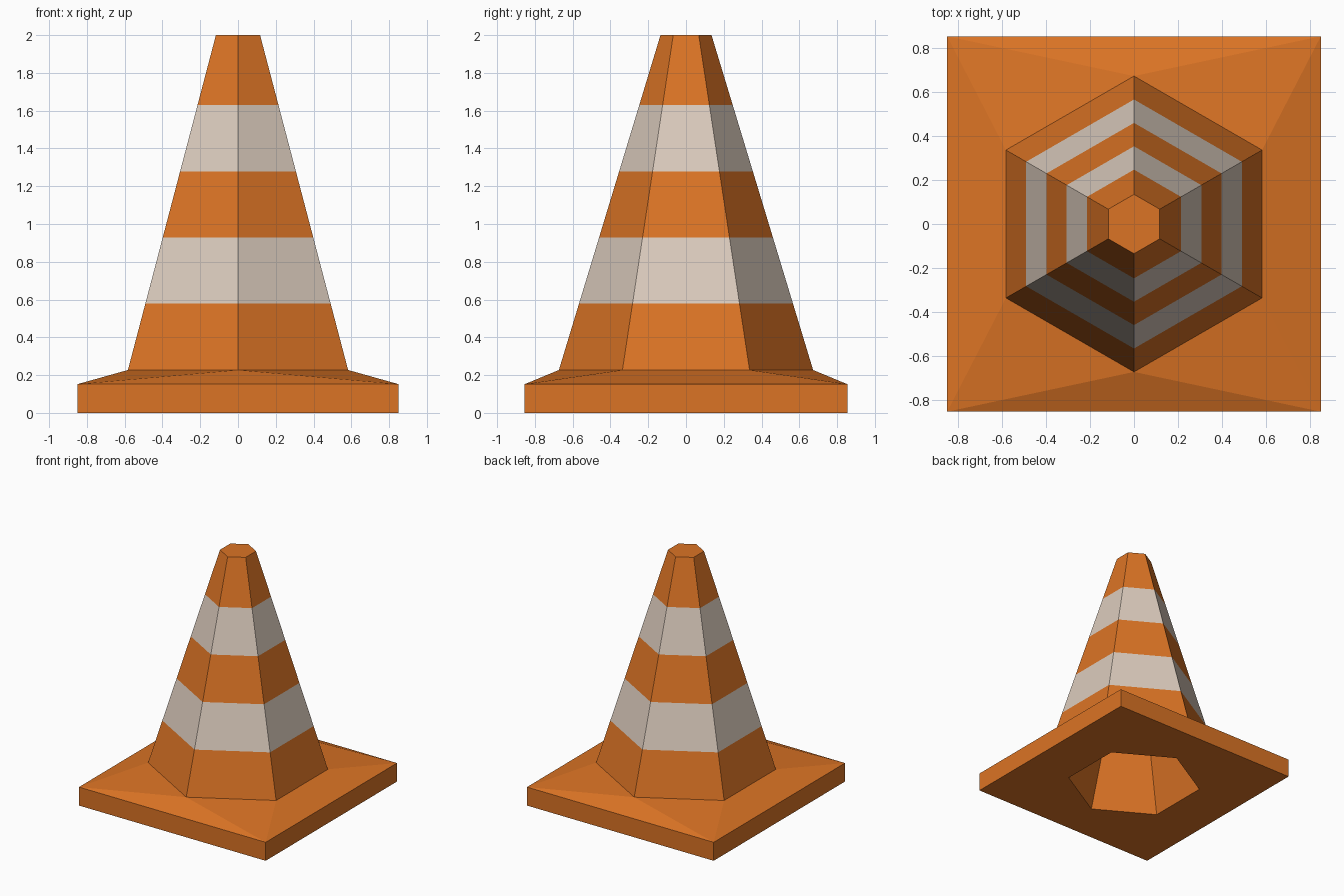
import bpy, bmesh, math

if "Cube" in bpy.data.objects:
    bpy.data.objects.remove(bpy.data.objects["Cube"])


def material(name, rgb):
    m = bpy.data.materials.new(name)
    m.diffuse_color = (*rgb, 1.0)
    m.use_nodes = True
    m.node_tree.nodes["Principled BSDF"].inputs["Base Color"].default_value = m.diffuse_color
    return m


orange = material("orange", (0.71, 0.173, 0.018))
white = material("warm white", (0.71, 0.60, 0.51))

bm = bmesh.new()


def hexagon(r, z):
    return [bm.verts.new((r * math.cos(math.radians(60 * k - 90)),
                          r * math.sin(math.radians(60 * k - 90)), z)) for k in range(6)]


def square(z):
    return [bm.verts.new((sx * 0.85, sy * 0.854, z))
            for sx, sy in ((-1, -1), (1, -1), (1, 1), (-1, 1))]


def bridge(a, b, mat=0):
    n = len(a)
    for i in range(n):
        j = (i + 1) % n
        bm.faces.new((a[i], a[j], b[j], b[i])).material_index = mat


def square_to_hexagon(c, h):
    for f in ((c[0], c[1], h[0]), (c[1], h[1], h[0]), (c[1], c[2], h[2], h[1]),
              (c[2], h[3], h[2]), (c[2], c[3], h[3]), (c[3], h[4], h[3]),
              (c[3], c[0], h[5], h[4]), (c[0], h[0], h[5])):
        bm.faces.new(f)


# Square base slab with a sloping top
low, high = square(0.0), square(0.152)
bridge(low, high)

# Six-sided cone in alternating bands
levels = [0.227, 0.578, 0.929, 1.279, 1.63, 2.0]
rings = [hexagon(0.673 + (0.135 - 0.673) * (z - levels[0]) / (2.0 - levels[0]), z)
         for z in levels]
square_to_hexagon(high, rings[0])
for i in range(5):
    bridge(rings[i], rings[i + 1], i % 2)
bm.faces.new(rings[-1])

# Hollow inside, open at the bottom
mouth, roof = hexagon(0.515, 0.0), hexagon(0.05, 1.57)
square_to_hexagon(low, mouth)
bridge(mouth, roof)
bm.faces.new(roof)

bmesh.ops.recalc_face_normals(bm, faces=bm.faces[:])
mesh = bpy.data.meshes.new("striped_cone")
bm.to_mesh(mesh)
bm.free()
mesh.materials.append(orange)
mesh.materials.append(white)
bpy.context.collection.objects.link(bpy.data.objects.new("striped_cone", mesh))
